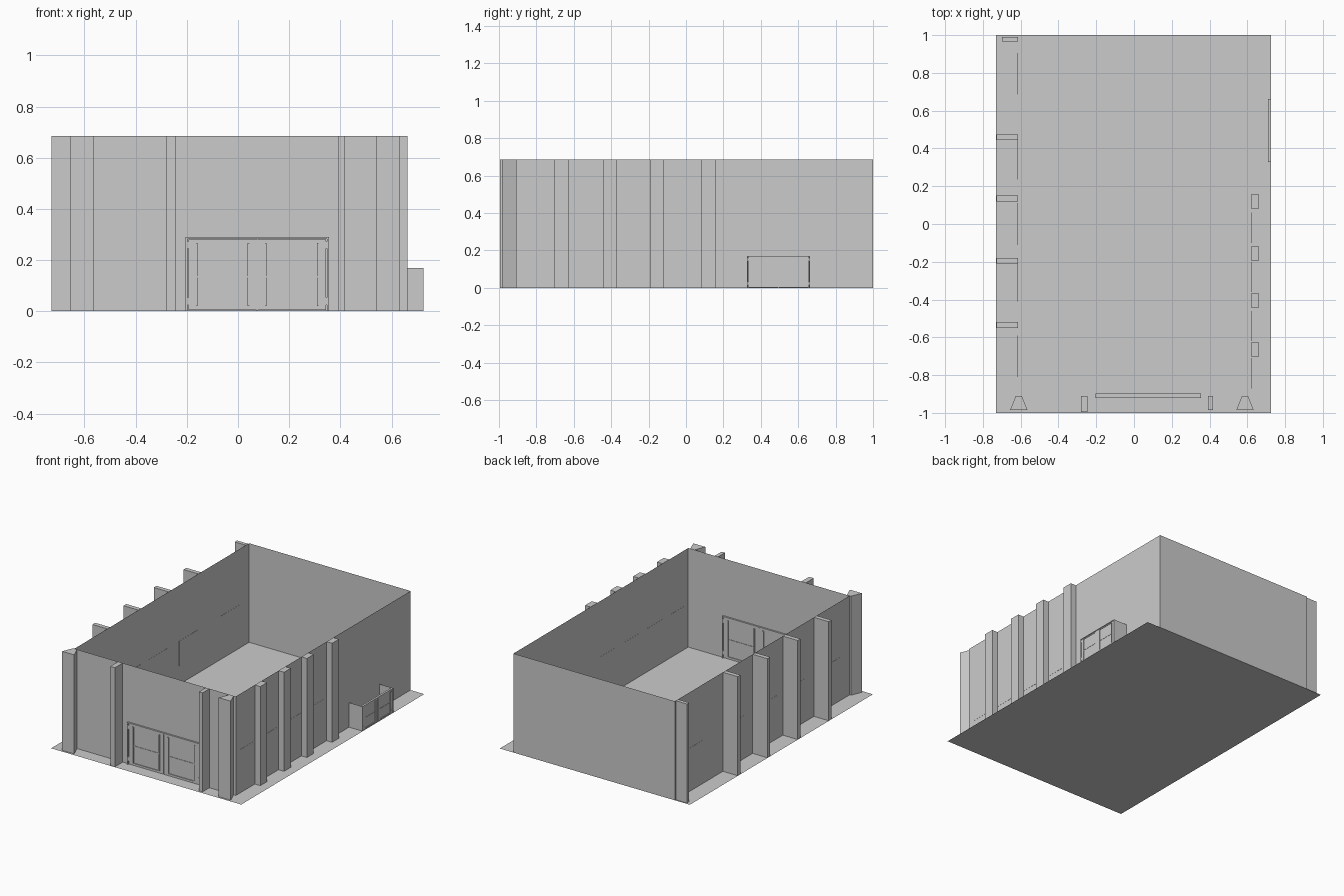
import bpy, bmesh, math
from mathutils import Matrix, Vector

if "Cube" in bpy.data.objects:
    bpy.data.objects.remove(bpy.data.objects["Cube"], do_unlink=True)

grey = bpy.data.materials.new("plain_grey")
GREY = (0.6, 0.6, 0.6, 1)
grey.use_nodes = True
grey.diffuse_color = GREY
grey.node_tree.nodes["Principled BSDF"].inputs["Base Color"].default_value = GREY

H = 0.685                              # wall height
LEFT, RIGHT, FRONT, BACK = -0.615, 0.62, -0.91, 1.0


def finish(name, bm):
    mesh = bpy.data.meshes.new(name)
    bm.to_mesh(mesh)
    bm.free()
    mesh.materials.append(grey)
    obj = bpy.data.objects.new(name, mesh)
    bpy.context.collection.objects.link(obj)
    return obj


def sheet(name, points):
    bm = bmesh.new()
    bm.faces.new([bm.verts.new(p) for p in points])
    return finish(name, bm)


def add_box(bm, x0, x1, y0, y1, z0, z1):
    size = Vector((x1 - x0, y1 - y0, z1 - z0))
    mid = Vector((x0 + x1, y0 + y1, z0 + z1)) / 2
    bmesh.ops.create_cube(bm, size=1, matrix=Matrix.Translation(mid) @ Matrix.Diagonal(size).to_4x4())


def box(name, *bounds):
    bm = bmesh.new()
    add_box(bm, *bounds)
    return finish(name, bm)


def prism(name, outline, height):
    bm = bmesh.new()
    base = bm.faces.new([bm.verts.new((x, y, 0)) for x, y in outline])
    ext = bmesh.ops.extrude_face_region(bm, geom=[base])
    bmesh.ops.translate(bm, vec=(0, 0, height), verts=[v for v in ext["geom"] if isinstance(v, bmesh.types.BMVert)])
    bmesh.ops.recalc_face_normals(bm, faces=bm.faces)
    return finish(name, bm)


def upright(name, x0, y0, x1, y1, height=H):
    return sheet(name, [(x0, y0, 0), (x1, y1, 0), (x1, y1, height), (x0, y0, height)])


# Ground and the open-topped shell
sheet("ground", [(-0.73, -1, 0), (0.725, -1, 0), (0.725, 1, 0), (-0.73, 1, 0)])
upright("right_wall", RIGHT, FRONT, RIGHT, BACK)
upright("back_wall", RIGHT, BACK, LEFT, BACK)
upright("left_wall", LEFT, BACK, LEFT, FRONT)
D0, D1, DH = -0.205, 0.355, 0.29
outline = [(LEFT, 0), (D0, 0), (D0, DH), (D1, DH), (D1, 0), (RIGHT, 0), (RIGHT, H), (LEFT, H)]
sheet("front_wall", [(x, FRONT, z) for x, z in outline])

# Buttresses
for i, y in enumerate((-0.665, -0.405, -0.155, 0.12)):
    box(f"right_buttress_{i}", RIGHT, 0.662, y - 0.037, y + 0.037, 0, H)
for i, y in enumerate((-0.535, -0.195, 0.135, 0.46)):
    box(f"left_buttress_{i}", -0.728, LEFT, y - 0.015, y + 0.015, 0, H)
box("left_buttress_rear", -0.70, LEFT, 0.965, 0.99, 0, H)
box("front_buttress_right", -0.28, -0.245, -0.995, FRONT, 0, H)
box("front_buttress_left", 0.392, 0.418, -0.985, FRONT, 0, H)

# Flared corner piers
for name, x in (("right", -0.61), ("left", 0.588)):
    prism(f"corner_pier_{name}", [(x - 0.046, -0.985), (x + 0.046, -0.985), (x + 0.016, FRONT), (x - 0.016, FRONT)], H)


# Double doors: frame, leaf frames, recessed panes, rails, handles and hinges
def double_door(name, matrix):
    w, h, t = (D1 - D0) / 2, DH, 0.012
    bm = bmesh.new()
    add_box(bm, -w, w, -t, t, h - 0.008, h)
    for s in (-1, 1):
        def part(a, b, depth, z0, z1):
            add_box(bm, min(s * a, s * b), max(s * a, s * b), -depth, depth, z0, z1)
        part(w - 0.008, w, t, 0, h - 0.008)
        part(0.003, 0.03, 0.008, 0.004, h - 0.01)
        part(w - 0.04, w - 0.012, 0.008, 0.004, h - 0.01)
        part(0.03, w - 0.04, 0.008, 0.004, 0.018)
        part(0.03, w - 0.04, 0.008, 0.27, h - 0.01)
        part(0.03, w - 0.04, 0.003, 0.018, 0.27)
        part(0.03, w - 0.04, 0.006, 0.132, 0.138)
        for z in (0.02, 0.142):
            part(0.03, 0.037, 0.011, z, z + 0.125)
            part(w - 0.047, w - 0.04, 0.011, z, z + 0.125)
        for z in (0.025, 0.245):
            part(w - 0.015, w - 0.008, 0.011, z, z + 0.028)
    add_box(bm, -0.003, 0.003, -0.004, 0.004, 0, h - 0.008)
    bm.transform(matrix)
    finish(name, bm)


double_door("front_door", Matrix.Translation(((D0 + D1) / 2, FRONT, 0)))
small = Matrix.Diagonal((0.6, 0.6, 0.586, 1))
double_door("side_door", Matrix.Translation((0.717, 0.495, 0)) @ Matrix.Rotation(math.pi / 2, 4, "Z") @ small)

# Side porch cheeks, open on top
for name, y in (("front", 0.328), ("rear", 0.662)):
    upright(f"porch_cheek_{name}", RIGHT, y, 0.717, y, 0.17)

# Thin window plates set in the side walls
for side, x, centres, half in (("left", LEFT, (-0.7, -0.3, 0, 0.345, 0.795), 0.11),
                               ("right", RIGHT, (-0.79, -0.54, -0.28, -0.02), 0.08)):
    for i, y in enumerate(centres):
        box(f"{side}_window_{i}", x - 0.001, x + 0.001, y - half, y + half, 0.13, 0.30)
